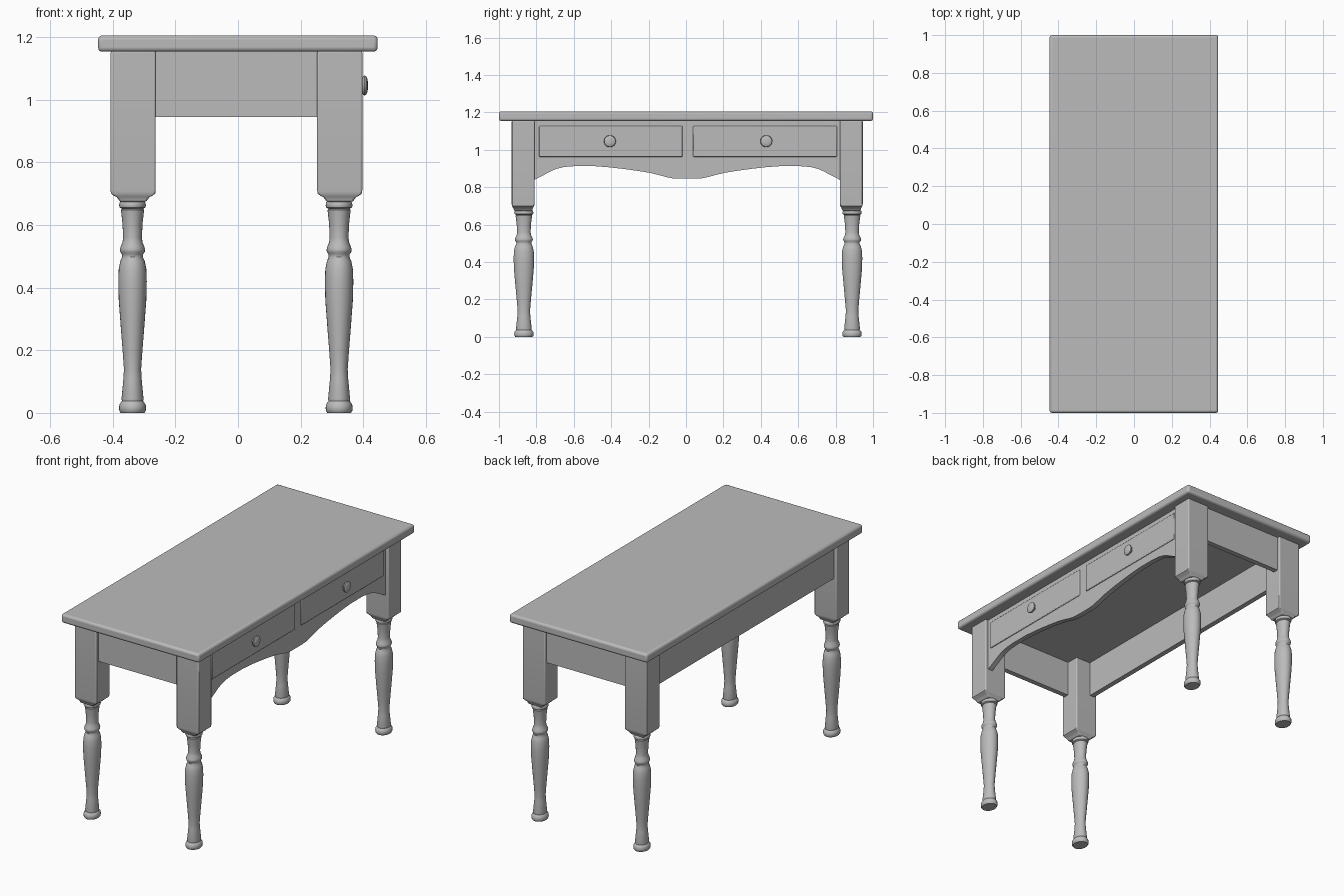
import bpy, bmesh
from math import cos, sin, pi, radians
from mathutils import Matrix

if "Cube" in bpy.data.objects:
    bpy.data.objects.remove(bpy.data.objects["Cube"])

grey = bpy.data.materials.new("grey_paint")
grey.use_nodes = True
colour = (0.5, 0.5, 0.5, 1)
grey.diffuse_color = colour
grey.node_tree.nodes["Principled BSDF"].inputs["Base Color"].default_value = colour


def finish(name, bm, bevel=0, segments=2):
    bmesh.ops.recalc_face_normals(bm, faces=bm.faces)
    mesh = bpy.data.meshes.new(name)
    bm.to_mesh(mesh)
    bm.free()
    mesh.materials.append(grey)
    obj = bpy.data.objects.new(name, mesh)
    bpy.context.collection.objects.link(obj)
    if bevel:
        mod = obj.modifiers.new("rounded_edges", "BEVEL")
        mod.width, mod.segments = bevel, segments
        mod.limit_method, mod.angle_limit = "ANGLE", radians(50)
    bpy.ops.object.select_all(action="DESELECT")
    obj.select_set(True)
    bpy.context.view_layer.objects.active = obj
    bpy.ops.object.shade_smooth_by_angle(angle=radians(35))
    return obj


def box(name, x, y, z, bevel=0, segments=2):
    """Box from (low, high) ranges."""
    bm = bmesh.new()
    bmesh.ops.create_cube(bm, size=1)
    for v in bm.verts:
        v.co = [r[0] if c < 0 else r[1] for c, r in zip(v.co, (x, y, z))]
    return finish(name, bm, bevel, segments)


def loft(bm, rings):
    """Skin equal-length rings of points and cap both ends."""
    loops = [[bm.verts.new(p) for p in ring] for ring in rings]
    for a, b in zip(loops, loops[1:]):
        for i in range(len(a)):
            j = (i + 1) % len(a)
            bm.faces.new((a[i], a[j], b[j], b[i]))
    bm.faces.new(loops[0])
    bm.faces.new(loops[-1])


def turned(name, profile, matrix, sides=28):
    """Lathe (radius, height) points about z."""
    bm = bmesh.new()
    loft(bm, [[(r * cos(2 * pi * i / sides), r * sin(2 * pi * i / sides), h)
               for i in range(sides)] for r, h in profile])
    bm.transform(matrix)
    return finish(name, bm)


# Table top
box("table_top", (-0.447, 0.446), (-1, 1), (1.154, 1.206), 0.013, 3)

# Legs: square upper block with a tapered shoulder, then a turned lower part
LEFT, RIGHT, FRONT, BACK = 0.325, -0.335, -0.871, 0.884
turning = [(0.038, 0), (0.042, 0.006), (0.043, 0.015), (0.042, 0.026), (0.037, 0.034),
           (0.034, 0.038), (0.035, 0.046), (0.029, 0.11), (0.0275, 0.14), (0.031, 0.19),
           (0.038, 0.28), (0.044, 0.36), (0.0455, 0.42), (0.044, 0.46), (0.039, 0.485),
           (0.033, 0.498), (0.034, 0.507), (0.039, 0.514), (0.040, 0.521), (0.038, 0.53),
           (0.032, 0.545), (0.030, 0.56), (0.032, 0.605), (0.036, 0.64), (0.037, 0.648),
           (0.034, 0.652), (0.041, 0.656), (0.043, 0.663), (0.041, 0.672), (0.036, 0.68)]
shoulder = [(0.041, 0.048, 0.674), (0.053, 0.053, 0.69), (0.062, 0.056, 0.694),
            (0.071, 0.0595, 0.701), (0.072, 0.061, 0.71), (0.072, 0.061, 1.156)]
for side, x in (("left", LEFT), ("right", RIGHT)):
    for end, y in (("front", FRONT), ("back", BACK)):
        bm = bmesh.new()
        loft(bm, [[(x + sx * hx, y + sy * hy, z)
                   for sx, sy in ((-1, -1), (1, -1), (1, 1), (-1, 1))]
                  for hx, hy, z in shoulder])
        finish(f"{end}_{side}_leg_block", bm, 0.005)
        turned(f"{end}_{side}_turned_leg", turning,
               Matrix.Translation((x - 0.002, y + 0.004, 0)) @ Matrix.Diagonal((1, 1.2, 1, 1)))

# Plain aprons on three sides
box("front_apron", (RIGHT, LEFT), (-0.915, -0.885), (0.945, 1.156))
box("back_apron", (RIGHT, LEFT), (0.898, 0.928), (0.945, 1.156))
box("right_apron", (-0.39, -0.36), (FRONT, BACK), (0.945, 1.156))

# Drawer-side apron with a scalloped lower edge
half = [(0.86, 0.82), (0.816, 0.84), (0.765, 0.866), (0.73, 0.885), (0.70, 0.898), (0.66, 0.908),
        (0.60, 0.913), (0.50, 0.913), (0.42, 0.907), (0.34, 0.898), (0.26, 0.887),
        (0.20, 0.877), (0.15, 0.865), (0.11, 0.854), (0.08, 0.848), (0.05, 0.846)]
MID = 0.006
edge = [(MID - d, z) for d, z in half] + [(MID + d, z) for d, z in reversed(half)]
outline = edge + [(MID + 0.86, 1.156), (MID - 0.86, 1.156)]
bm = bmesh.new()
loft(bm, [[(x, y, z) for y, z in outline] for x in (0.348, 0.378)])
finish("scalloped_apron", bm)

# Drawers with round knobs
knob = [(0.012, 0), (0.012, 0.012), (0.024, 0.015), (0.030, 0.019), (0.032, 0.023),
        (0.030, 0.028), (0.023, 0.032), (0.012, 0.034)]
for name, low, high in (("front", -0.786, -0.018), ("back", 0.038, 0.807)):
    box(f"{name}_drawer", (0.36, 0.384), (low, high), (0.963, 1.127), 0.004)
    turned(f"{name}_drawer_knob", knob,
           Matrix.Translation((0.381, (low + high) / 2 - 0.005 + 0.012 * (name == "back"), 1.046))
           @ Matrix.Rotation(pi / 2, 4, "Y"), 24)
